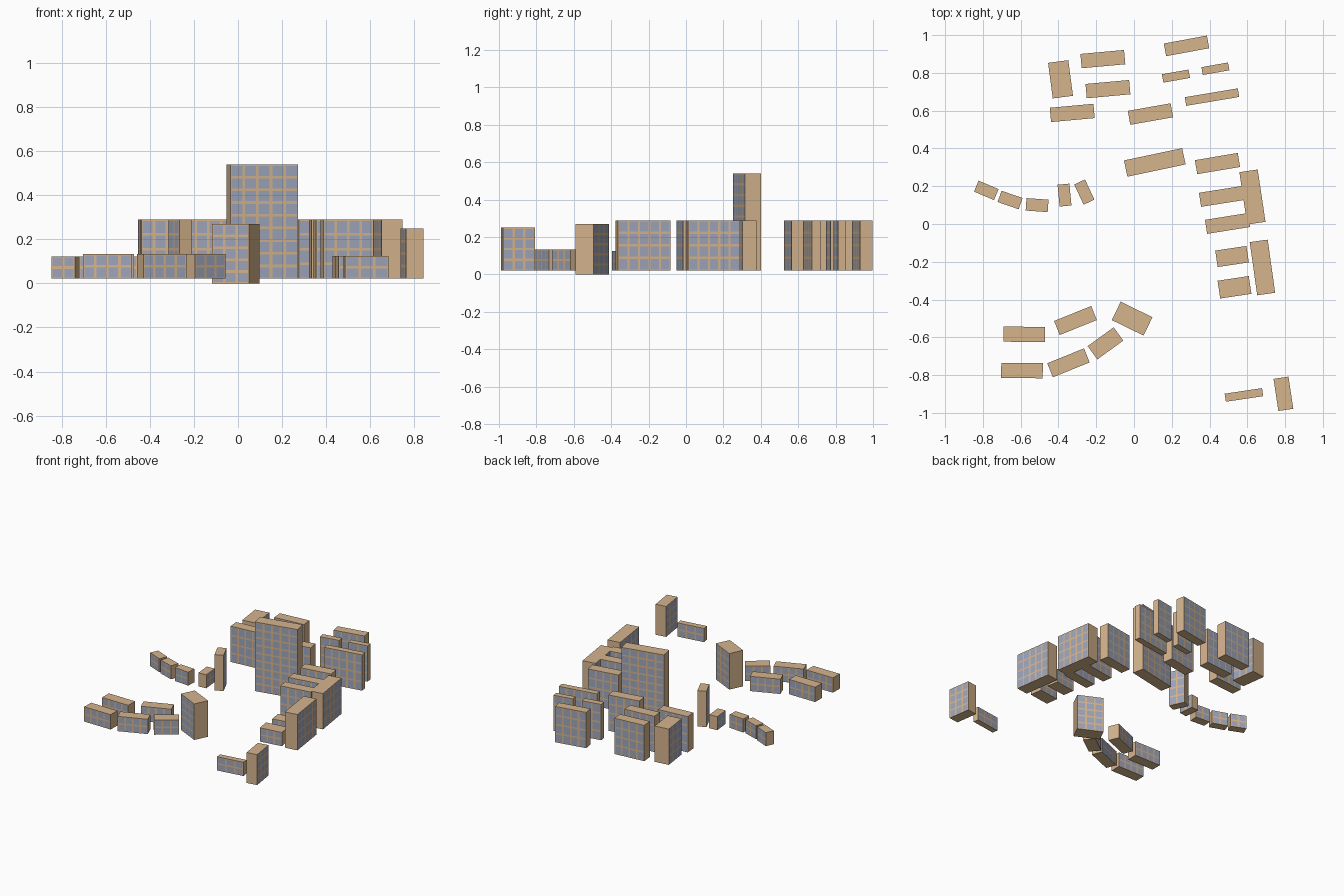
import bpy, bmesh
from math import radians
from mathutils import Matrix


def material(name, rgb):
    m = bpy.data.materials.new(name)
    m.diffuse_color = (*rgb, 1)
    return m


WALL = material("tan_wall", (0.67, 0.46, 0.27))
GLASS = material("blue_grey_window", (0.34, 0.38, 0.50))
PITCH, BAR = 0.06, 0.012


def strips(a, b):
    """Cut positions that alternate bar, pane, bar, pane ... bar."""
    n = max(1, round((b - a) / PITCH))
    p = (b - a) / n
    cuts = [a]
    for i in range(n):
        cuts += [a + i * p + BAR / 2, a + (i + 1) * p - BAR / 2]
    cuts.append(b)
    # merge the two half bars between neighbouring panes
    return cuts


def block(name, x, y, length, width, angle, z0, z1):
    """Slab with window grids on both long sides and plain ends."""
    bm = bmesh.new()
    us, vs = strips(-length / 2, length / 2), strips(z0, z1)
    w = width / 2

    def quad(pts, mat=0):
        bm.faces.new([bm.verts.new(p) for p in pts]).material_index = mat

    # window facades
    for s in (-w, w):
        for i in range(len(us) - 1):
            for j in range(len(vs) - 1):
                a, b, c, d = us[i], us[i + 1], vs[j], vs[j + 1]
                pts = [(a, s, c), (b, s, c), (b, s, d), (a, s, d)]
                quad(pts if s < 0 else pts[::-1], int(i % 2 and j % 2))
    # roof, base and end walls
    l = length / 2
    quad([(-l, -w, z1), (l, -w, z1), (l, w, z1), (-l, w, z1)])
    quad([(-l, w, z0), (l, w, z0), (l, -w, z0), (-l, -w, z0)])
    quad([(l, -w, z0), (l, w, z0), (l, w, z1), (l, -w, z1)])
    quad([(-l, w, z0), (-l, -w, z0), (-l, -w, z1), (-l, w, z1)])
    bmesh.ops.remove_doubles(bm, verts=bm.verts, dist=1e-5)
    me = bpy.data.meshes.new(name)
    bm.to_mesh(me)
    bm.free()
    me.materials.append(WALL)
    me.materials.append(GLASS)
    ob = bpy.data.objects.new(name, me)
    bpy.context.collection.objects.link(ob)
    ob.matrix_world = Matrix.Translation((x, y, 0)) @ Matrix.Rotation(radians(angle), 4, 'Z')


def group(name, z0, z1, rows):
    for i, r in enumerate(rows, 1):
        block(f"{name}_{i}", *r, z0, z1)


# each row: x, y, length, width, angle
group("north_block", 0.022, 0.29, [
    (0.278, 0.943, 0.232, 0.068, 10.5),
    (-0.165, 0.873, 0.232, 0.076, 5.2),
    (-0.138, 0.714, 0.232, 0.076, 5.2),
    (-0.327, 0.588, 0.232, 0.076, 5.2),
    (-0.389, 0.766, 0.19, 0.108, 97.5),
    (0.222, 0.783, 0.143, 0.045, 10),
    (0.431, 0.822, 0.143, 0.042, 10),
    (0.413, 0.672, 0.285, 0.046, 9.5),
    (0.087, 0.582, 0.23, 0.075, 10)])

group("east_block", 0.022, 0.29, [
    (0.442, 0.32, 0.23, 0.075, 9.5),
    (0.463, 0.146, 0.23, 0.075, 9),
    (0.495, 0.003, 0.23, 0.075, 9),
    (0.627, 0.143, 0.28, 0.098, 98.5),
    (0.68, -0.23, 0.284, 0.096, 98)])

group("east_low_block", 0.022, 0.125, [
    (0.519, -0.172, 0.167, 0.088, 8.5),
    (0.532, -0.335, 0.167, 0.095, 8.5),
    (0.582, -0.905, 0.2, 0.043, 8.5)])

group("south_low_block", 0.022, 0.133, [
    (-0.581, -0.584, 0.218, 0.08, -0.5),
    (-0.593, -0.776, 0.22, 0.08, -0.5),
    (-0.31, -0.511, 0.212, 0.08, 22),
    (-0.347, -0.735, 0.21, 0.08, 22),
    (-0.151, -0.632, 0.17, 0.087, 36)])

group("west_low_block", 0.022, 0.123, [
    (-0.782, 0.178, 0.115, 0.063, -23),
    (-0.656, 0.127, 0.118, 0.063, -19),
    (-0.513, 0.1, 0.117, 0.066, -4),
    (-0.368, 0.153, 0.116, 0.063, 95.5)])

# taller single buildings
block("west_tower", -0.263, 0.169, 0.118, 0.063, 115, 0.022, 0.29)
block("central_tower", 0.11, 0.326, 0.315, 0.088, 11.9, 0.022, 0.54)
block("south_tower", -0.01, -0.501, 0.187, 0.108, -26, 0.0, 0.27)
block("corner_tower", 0.791, -0.899, 0.172, 0.08, 98.5, 0.022, 0.25)
